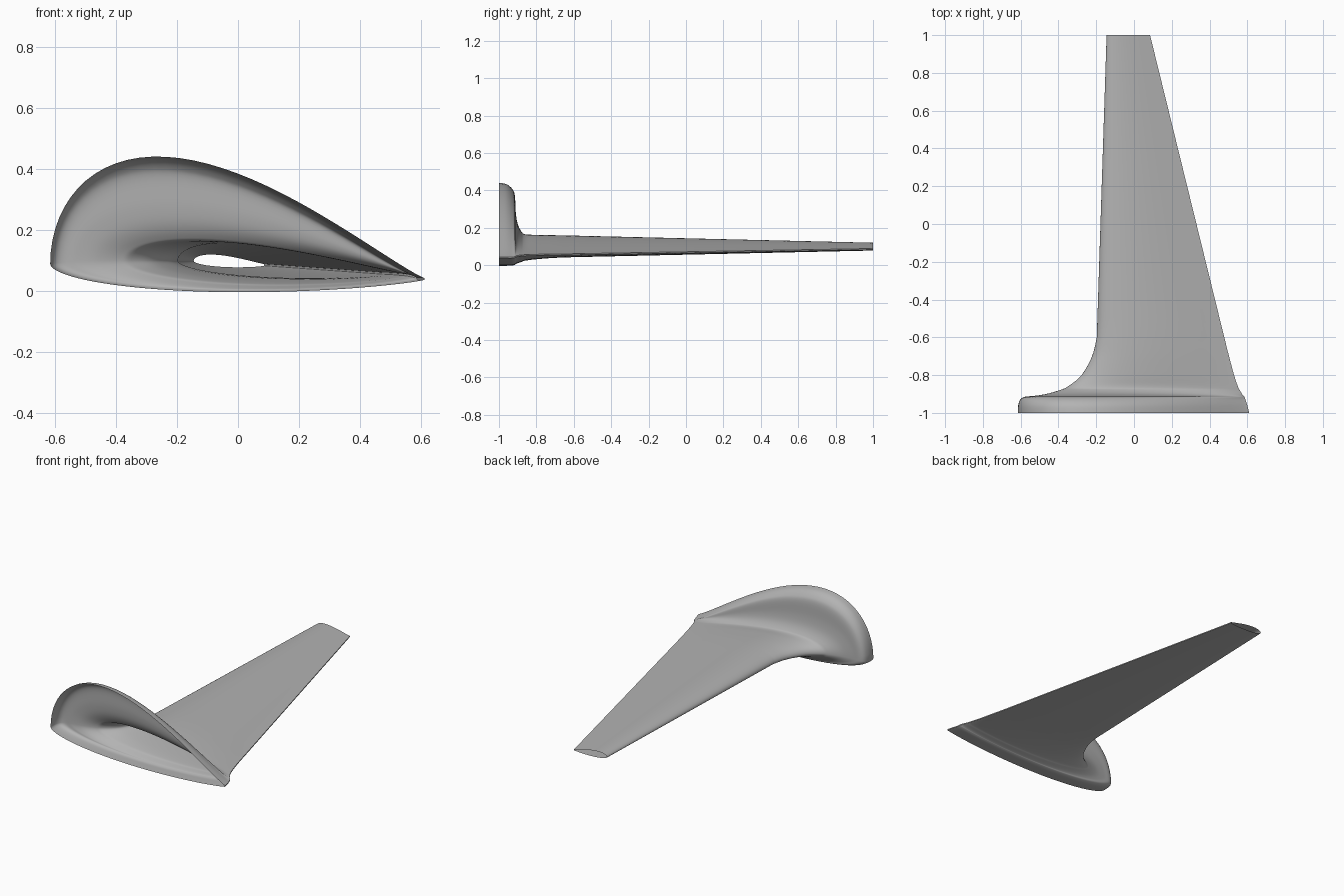
import bpy, bmesh, math
from mathutils import Vector

cube = bpy.data.objects.get("Cube")
if cube:
    bpy.data.objects.remove(cube, do_unlink=True)

mat = bpy.data.materials.new("plain_grey")
mat.use_nodes = True
GREY = (0.45, 0.45, 0.45, 1)
mat.diffuse_color = GREY
mat.node_tree.nodes["Principled BSDF"].inputs["Base Color"].default_value = GREY

# Stations: y, leading x, trailing x, top z, bottom z, leading z, trailing z
ROOT = [
    (-1.0, -.615, .61, .44, 0, .09, .037),
    (-.96, -.613, .60, .432, 0, .09, .037),
    (-.93, -.602, .59, .408, .001, .092, .037),
    (-.915, -.578, .585, .372, .006, .095, .04),
    (-.91, -.53, .58, .28, .01, .1, .043),
    (-.9, -.465, .572, .22, .014, .1, .046),
    (-.88, -.395, .56, .178, .021, .1, .048),
    (-.86, -.35, .55, .163, .028, .1, .05),
    (-.8, -.278, .53, .16, .036, .1, .052),
    (-.7, -.222, .503, .158, .044, .1, .054),
    (-.6, -.197, .478, .156, .048, .1, .055),
]
TIP = (1.0, -.145, .085, .119, .08, .099, .083)
CHORD_STEPS, SUB, WING_STEPS = 40, 5, 16


def catmull(a, b, c, d, t):
    return tuple(.5 * (2 * q + (r - p) * t + (2 * p - 5 * q + 4 * r - s) * t * t
                       + (3 * q - p - 3 * r + s) * t ** 3)
                 for p, q, r, s in zip(a, b, c, d))


def bulge(t, power):
    """Blunt-nosed airfoil half, scaled to a peak of one."""
    peak = .5 / (.5 + power)
    f = lambda u: math.sqrt(u) * (1 - u) ** power
    return f(t) / f(peak)


def section(row):
    """Closed airfoil loop, from trailing edge over the top and back below."""
    y, le, te, top, bottom, lez, tez = row
    ts = [(1 - math.cos(math.pi * i / CHORD_STEPS)) / 2 for i in range(CHORD_STEPS + 1)]
    base = lambda t: lez + (tez - lez) * t
    up_h = top - base(.3)
    low_h = base(.38) - bottom
    upper = [Vector((le + (te - le) * t, y, base(t) + up_h * bulge(t, 1.15) + .006 * t * t))
             for t in reversed(ts)]
    lower = [Vector((le + (te - le) * t, y, base(t) - low_h * bulge(t, .85)))
             for t in ts[1:]]
    return upper + lower


# Flared root rim and fillet, then the straight tapering wing
rows = []
for i in range(len(ROOT) - 1):
    a, d = ROOT[max(i - 1, 0)], ROOT[min(i + 2, len(ROOT) - 1)]
    rows += [catmull(a, ROOT[i], ROOT[i + 1], d, k / SUB) for k in range(SUB)]
rows += [tuple(p + (q - p) * k / WING_STEPS for p, q in zip(ROOT[-1], TIP))
         for k in range(WING_STEPS + 1)]

# Open shell lofted through the sections
bm = bmesh.new()
loops = [[bm.verts.new(p) for p in section(r)] for r in rows]
for lo, hi in zip(loops, loops[1:]):
    n = len(lo)
    for j in range(n):
        k = (j + 1) % n
        bm.faces.new((lo[j], hi[j], hi[k], lo[k]))
bmesh.ops.recalc_face_normals(bm, faces=bm.faces)
if sum(f.normal.z * f.calc_center_median().z * f.calc_area() for f in bm.faces) < 0:
    bmesh.ops.reverse_faces(bm, faces=bm.faces)
mesh = bpy.data.meshes.new("flared_wing_shell")
bm.to_mesh(mesh)
bm.free()
mesh.materials.append(mat)
wing = bpy.data.objects.new("flared_wing_shell", mesh)
bpy.context.collection.objects.link(wing)
bpy.context.view_layer.objects.active = wing
wing.select_set(True)
bpy.ops.object.shade_smooth_by_angle(angle=math.radians(40))
